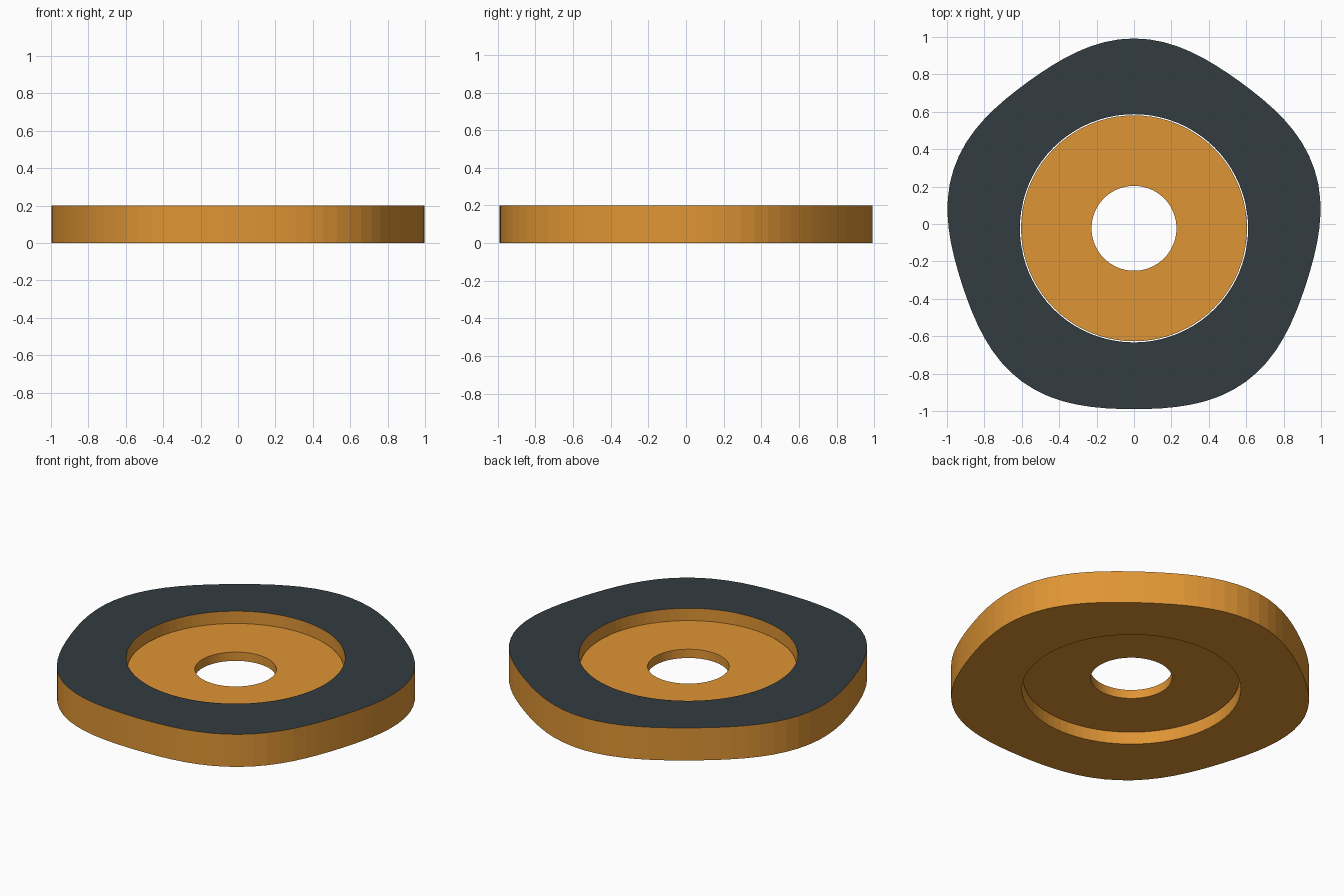
import bpy, bmesh, math

cube = bpy.data.objects.get("Cube")
if cube:
    bpy.data.objects.remove(cube, do_unlink=True)

SEGMENTS = 80
CENTRE_Y = -0.023


def make_material(name, colour):
    mat = bpy.data.materials.new(name)
    mat.use_nodes = True
    mat.diffuse_color = colour
    mat.node_tree.nodes["Principled BSDF"].inputs["Base Color"].default_value = colour
    return mat


amber = make_material("amber", (0.74, 0.30, 0.035, 1))
charcoal = make_material("charcoal", (0.033, 0.045, 0.052, 1))


def make_washer(name, outer, inner, bottom, top, materials):
    """Flat ring whose outer and inner radii are functions of the angle."""
    bm = bmesh.new()
    loops = []
    for radius, z in ((outer, bottom), (outer, top), (inner, top), (inner, bottom)):
        loop = []
        for i in range(SEGMENTS):
            a = math.pi / 2 + math.tau * i / SEGMENTS
            r = radius(a)
            loop.append(bm.verts.new((r * math.cos(a), r * math.sin(a) + CENTRE_Y, z)))
        loops.append(loop)
    for k in range(4):
        low, high = loops[k], loops[(k + 1) % 4]
        for i in range(SEGMENTS):
            j = (i + 1) % SEGMENTS
            bm.faces.new((low[i], low[j], high[j], high[i]))
    bmesh.ops.recalc_face_normals(bm, faces=bm.faces)
    # Upward faces take the last material
    for face in bm.faces:
        face.material_index = len(materials) - 1 if face.normal.z > 0.5 else 0
    mesh = bpy.data.meshes.new(name)
    bm.to_mesh(mesh)
    bm.free()
    for mat in materials:
        mesh.materials.append(mat)
    obj = bpy.data.objects.new(name, mesh)
    bpy.context.collection.objects.link(obj)
    return obj


def lobed(a):
    return 0.991 + 0.024 * math.cos(5 * (a - math.pi / 2))


# Five-lobed outer body with a dark upper face
make_washer("outer_body", lobed, lambda a: 0.61, 0, 0.2, (amber, charcoal))

# Thin recessed disc with a central hole and a hairline gap around it
make_washer("inner_disc", lambda a: 0.604, lambda a: 0.227, 0.073, 0.127, (amber,))
